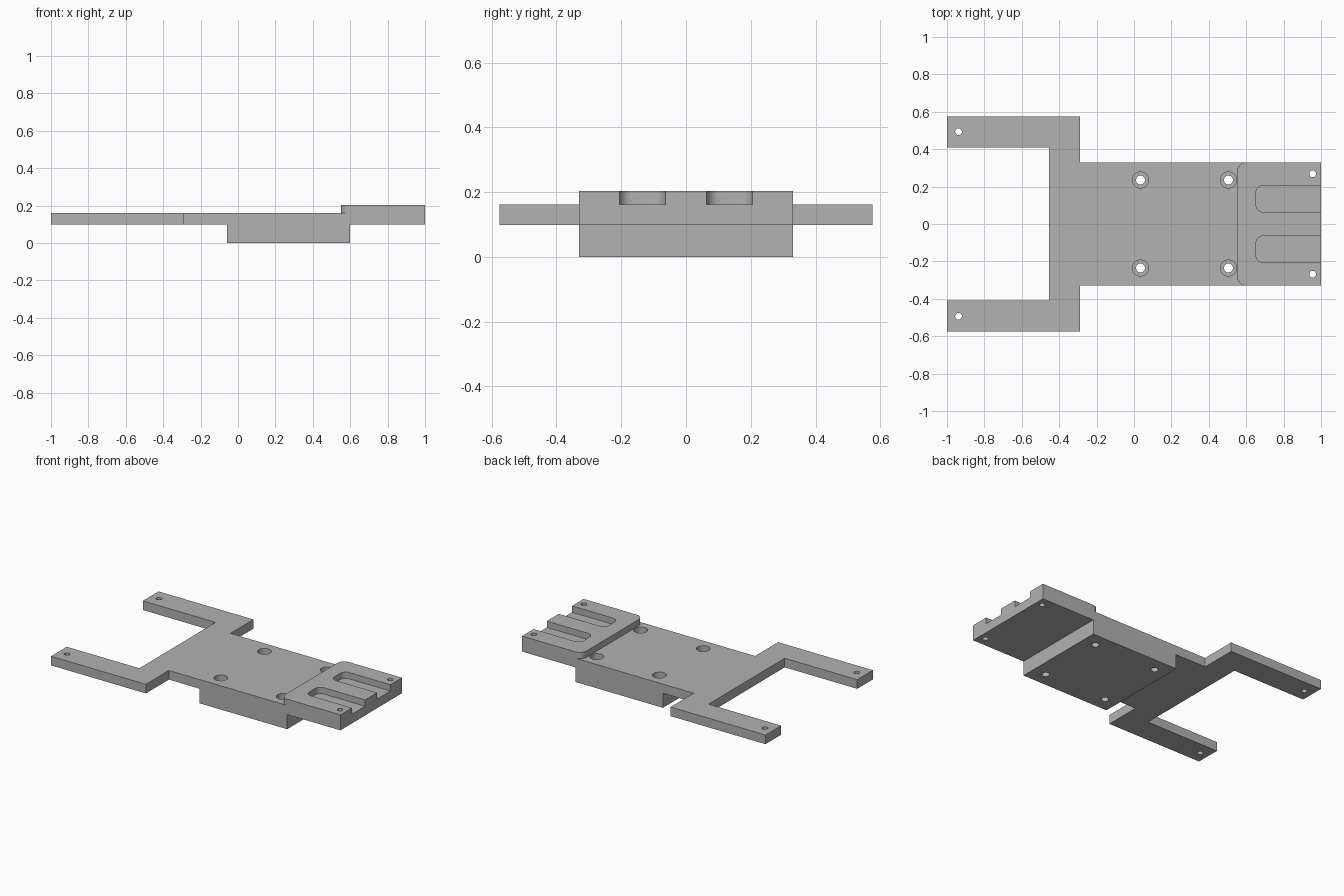
import bpy, bmesh, math

if "Cube" in bpy.data.objects:
    bpy.data.objects.remove(bpy.data.objects["Cube"])

grey = bpy.data.materials.new("mid_grey")
grey.diffuse_color = (0.445, 0.445, 0.445, 1)
grey.use_nodes = True
grey.node_tree.nodes["Principled BSDF"].inputs["Base Color"].default_value = grey.diffuse_color


def prism(name, outline, z0, z1):
    """Extrude a counter-clockwise outline from z0 to z1."""
    bm = bmesh.new()
    face = bm.faces.new([bm.verts.new((x, y, z0)) for x, y in outline])
    new = bmesh.ops.extrude_face_region(bm, geom=[face])["geom"]
    bmesh.ops.translate(bm, vec=(0, 0, z1 - z0),
                        verts=[v for v in new if isinstance(v, bmesh.types.BMVert)])
    bmesh.ops.recalc_face_normals(bm, faces=bm.faces)
    mesh = bpy.data.meshes.new(name)
    bm.to_mesh(mesh)
    bm.free()
    mesh.materials.append(grey)
    obj = bpy.data.objects.new(name, mesh)
    bpy.context.collection.objects.link(obj)
    return obj


def arc(cx, cy, r, a0, a1, n=8):
    return [(cx + r * math.cos(math.radians(a0 + (a1 - a0) * i / n)),
             cy + r * math.sin(math.radians(a0 + (a1 - a0) * i / n))) for i in range(n + 1)]


def left_rounded(x0, x1, y0, y1, r):
    """Rectangle whose two left corners are rounded."""
    return ([(x1, y0), (x1, y1)] + arc(x0 + r, y1 - r, r, 90, 180)
            + arc(x0 + r, y0 + r, r, 180, 270))


def cylinder(name, x, y, r, z0, z1):
    return prism(name, arc(x, y, r, 0, 360, 32)[:-1], z0, z1)


def combine(target, tool, operation):
    mod = target.modifiers.new("combine", 'BOOLEAN')
    mod.operation, mod.solver, mod.object = operation, 'EXACT', tool
    bpy.context.view_layer.objects.active = target
    bpy.ops.object.modifier_apply(modifier=mod.name)
    bpy.data.objects.remove(tool)


# Flat plate with two mounting arms, mirrored across y
half = [(1, 0.33), (-0.288, 0.33), (-0.288, 0.576), (-1, 0.576), (-1, 0.408), (-0.455, 0.408)]
plate = prism("mounting_plate", half + [(x, -y) for x, y in reversed(half)], 0.099, 0.161)

# Thick block beneath and raised pad at the end
combine(plate, prism("lower_block", [(-0.058, -0.33), (0.60, -0.33), (0.60, 0.33), (-0.058, 0.33)],
                     0, 0.13), 'UNION')
combine(plate, prism("raised_pad", left_rounded(0.551, 1, -0.33, 0.33, 0.05), 0.13, 0.204), 'UNION')

for s in (-1, 1):
    # Open slots in the pad
    y0, y1 = sorted((s * 0.064, s * 0.206))
    combine(plate, prism("slot_cutter", left_rounded(0.652, 1.1, y0, y1, 0.04), 0.161, 0.3),
            'DIFFERENCE')
    # Small screw holes in arms and pad
    for x, y in ((-0.938, 0.493), (0.955, 0.268)):
        combine(plate, cylinder("screw_hole", x, s * y, 0.018, -0.1, 0.4), 'DIFFERENCE')
    # Counterbored holes through the block
    for x in (0.035, 0.505):
        combine(plate, cylinder("bolt_hole", x, s * 0.235, 0.024, -0.1, 0.4), 'DIFFERENCE')
        combine(plate, cylinder("bolt_recess", x, s * 0.235, 0.043, 0.06, 0.4), 'DIFFERENCE')

# Smooth the round walls, keep edges crisp
bpy.ops.object.select_all(action='DESELECT')
plate.select_set(True)
bpy.context.view_layer.objects.active = plate
bpy.ops.object.shade_smooth_by_angle(angle=math.radians(30))
